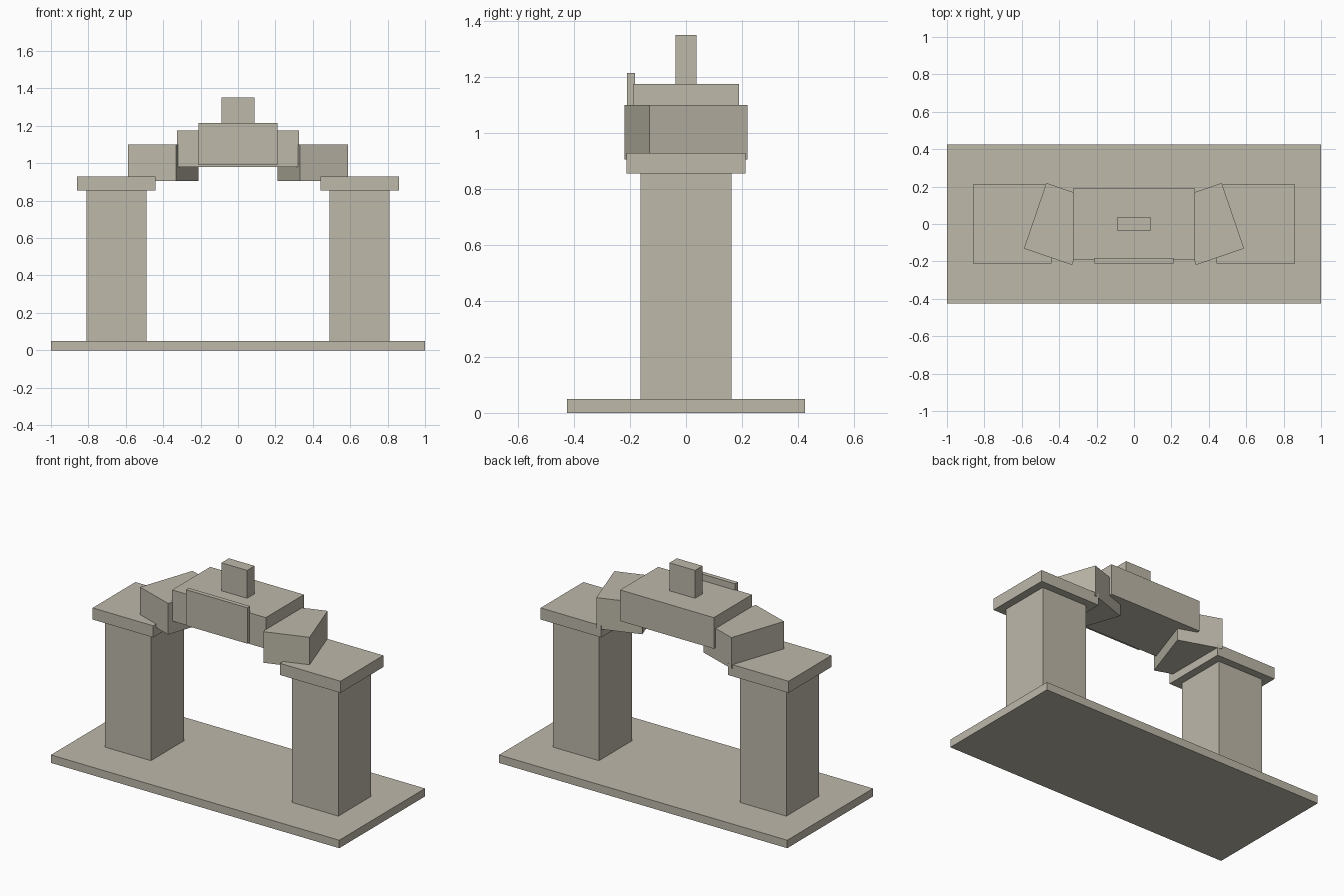
import bpy
from mathutils import Matrix, Vector

if "Cube" in bpy.data.objects:
    bpy.data.objects.remove(bpy.data.objects["Cube"], do_unlink=True)

# Single stone colour
stone = bpy.data.materials.new("warm_grey_stone")
stone.use_nodes = True
colour = (0.51, 0.48, 0.40, 1.0)
stone.diffuse_color = colour
shader = next(n for n in stone.node_tree.nodes if n.type == "BSDF_PRINCIPLED")
shader.inputs["Base Color"].default_value = colour
shader.inputs["Roughness"].default_value = 0.9


def block(name, centre, size, bottom, top, turn=0.0):
    """Box of plan size (x, y) between two heights, turned about z."""
    bpy.ops.mesh.primitive_cube_add(size=1)
    ob = bpy.context.object
    ob.name = ob.data.name = name
    ob.data.transform(Matrix.Diagonal((size[0], size[1], top - bottom, 1)))
    ob.location = Vector((centre[0], centre[1], (bottom + top) / 2))
    ob.rotation_euler.z = turn
    ob.data.materials.append(stone)
    return ob


# Ground slab
block("base_slab", (0, 0), (2.0, 0.85), 0, 0.05)

# Piers, capitals and angled shoulder stones on both sides
for side, s in (("left", 1), ("right", -1)):
    block(side + "_pier", (0.65 * s, 0), (0.32, 0.325), 0.05, 0.855)
    block(side + "_capital", (0.65 * s, 0), (0.42, 0.424), 0.855, 0.928)
    block(side + "_shoulder_stone", (0.40 * s, 0), (0.272, 0.37), 0.905, 1.10, 0.33 * s)

# Lintel with front plaque and upright keystone
block("lintel", (0, 0), (0.65, 0.378), 0.98, 1.175)
block("front_plaque", (0, -0.197), (0.425, 0.028), 0.99, 1.215)
block("keystone", (0, 0), (0.178, 0.074), 1.175, 1.35)
